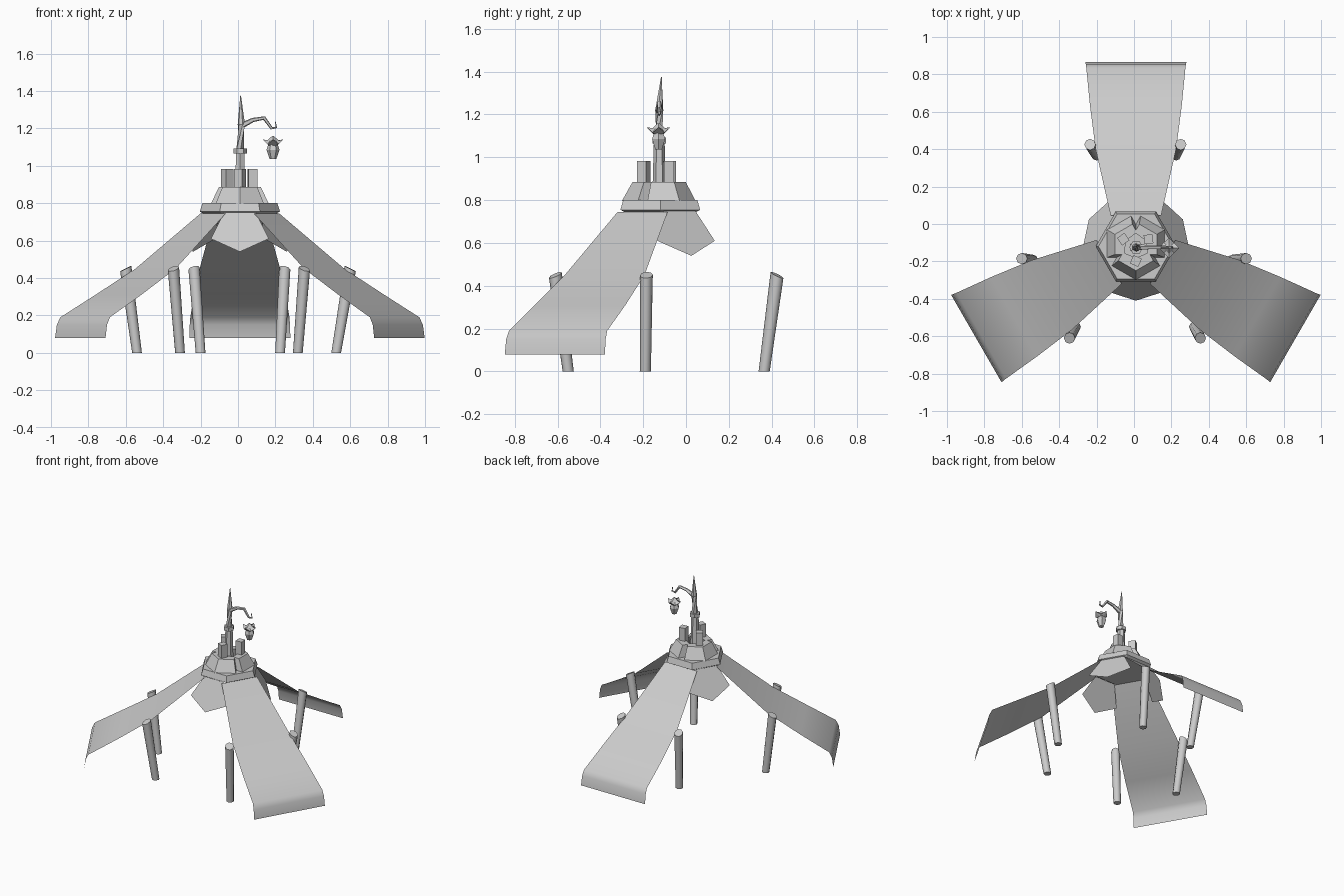
import bpy, bmesh
from math import sin, cos, pi, radians
from mathutils import Vector, Matrix

old = bpy.data.objects.get("Cube")
if old:
    bpy.data.objects.remove(old, do_unlink=True)

GREY = (0.6, 0.6, 0.6, 1)
grey = bpy.data.materials.new("plain_grey")
grey.use_nodes = True
grey.diffuse_color = GREY
grey.node_tree.nodes["Principled BSDF"].inputs["Base Color"].default_value = GREY

HUB = Vector((0.01, -0.12, 0))


def finish(name, bm, smooth=None, closed=True):
    if closed:
        bmesh.ops.recalc_face_normals(bm, faces=bm.faces)
    mesh = bpy.data.meshes.new(name)
    bm.to_mesh(mesh)
    bm.free()
    mesh.materials.append(grey)
    ob = bpy.data.objects.new(name, mesh)
    bpy.context.collection.objects.link(ob)
    if smooth:
        bpy.ops.object.select_all(action='DESELECT')
        ob.select_set(True)
        bpy.context.view_layer.objects.active = ob
        bpy.ops.object.shade_smooth_by_angle(angle=radians(smooth))
    return ob


def loft(name, rings, smooth=None):
    """Closed solid through a list of equal-length point rings."""
    bm = bmesh.new()
    loops = [[bm.verts.new(p) for p in ring] for ring in rings]
    n = len(loops[0])
    for a, b in zip(loops, loops[1:]):
        for i in range(n):
            j = (i + 1) % n
            bm.faces.new((a[i], a[j], b[j], b[i]))
    bm.faces.new(loops[0])
    bm.faces.new(loops[-1])
    return finish(name, bm, smooth)


def lathe(name, centre, profile, sides, turn=0.0):
    c = Vector(centre)
    return loft(name, [[c + Vector((r * cos(turn + 2 * pi * i / sides),
                                    r * sin(turn + 2 * pi * i / sides), z))
                        for i in range(sides)] for r, z in profile])


def tube(name, path, sides=6, smooth=None):
    """Tapered tube along (point, radius) pairs."""
    pts = [Vector(p) for p, r in path]
    rings = []
    for i, (p, r) in enumerate(path):
        d = pts[min(i + 1, len(pts) - 1)] - pts[max(i - 1, 0)]
        m = d.to_track_quat('Z', 'Y').to_matrix()
        rings.append([pts[i] + m @ Vector((r * cos(2 * pi * k / sides),
                                           r * sin(2 * pi * k / sides), 0))
                      for k in range(sides)])
    return loft(name, rings, smooth)


def around(angle):
    """Local frame at the hub: x outward, y sideways, z up."""
    return Matrix.Translation(HUB) @ Matrix.Rotation(radians(angle), 4, 'Z')


# Hexagonal hub plate
lathe("hub_ring", HUB, [(0.195, 0.745), (0.215, 0.755), (0.2, 0.8), (0.18, 0.8)], 6)

# Cloth awnings: rows of (outward, half width, height)
AWNING = [(0.165, 0.135, 0.745), (0.52, 0.215, 0.45), (0.75, 0.245, 0.31),
          (0.955, 0.265, 0.19), (0.975, 0.268, 0.15), (0.985, 0.27, 0.08)]
for side, angle in (("back", 90), ("right", 210), ("left", 330)):
    m, bm, prev = around(angle), bmesh.new(), None
    for u, w, z in AWNING:
        row = [bm.verts.new(m @ Vector((u, s * w, z))) for s in (-1, 1)]
        if prev:
            bm.faces.new((prev[0], row[0], row[1], prev[1]))
        prev = row
    finish(side + "_awning", bm, 40, closed=False)

# Pointed flaps, wedge blocks and posts between the awnings
FLAP = [(0.18, -0.085, 0.75), (0.24, -0.155, 0.61), (0.29, 0, 0.54),
        (0.24, 0.155, 0.61), (0.18, 0.085, 0.75)]
WEDGE = [(0.18, 0), (0.105, 0.13), (0.045, 0.095), (0.085, 0),
         (0.045, -0.095), (0.105, -0.13)]
for side, angle in (("front", 270), ("back_left", 30), ("back_right", 150)):
    m = around(angle)
    bm = bmesh.new()
    bm.faces.new([bm.verts.new(m @ Vector(p)) for p in FLAP])
    finish(side + "_flap", bm, closed=False)
    loft(side + "_wedge", [[m @ Vector((u * k, v * k, z)) for u, v in WEDGE]
                           for k, z in ((1, 0.795), (0.72, 0.885))])
    lathe(side + "_post", m @ Vector((0.078, 0, 0)),
          [(0.034, 0.79), (0.034, 0.983)], 4, radians(angle + 20))

# Mast with collar and spike
tube("mast", [((0.01, -0.125, 0.79), 0.033), ((0.012, -0.125, 1.08), 0.025),
              ((0.018, -0.125, 1.22), 0.02), ((0.014, -0.115, 1.375), 0.002)])
lathe("mast_collar", (0.012, -0.125, 0), [(0.037, 1.065), (0.037, 1.092)], 6)

# Bent branch with a hooked end
tube("branch", [((0.02, -0.125, 1.215), 0.017), ((0.08, -0.125, 1.245), 0.012),
                ((0.14, -0.125, 1.255), 0.011), ((0.18, -0.125, 1.2), 0.008),
                ((0.205, -0.125, 1.205), 0.006), ((0.2, -0.125, 1.235), 0.004)], 5)

# Hanging lantern
LAMP = (0.187, -0.128, 0)
lathe("lantern_body", LAMP, [(0.018, 1.037), (0.035, 1.085), (0.03, 1.1), (0.022, 1.125)], 6)
loft("lantern_cap", [[Vector(LAMP) + Vector((r * cos(i * pi / 4), r * sin(i * pi / 4),
                                             z + (lift if i % 2 == 0 else 0)))
                      for i in range(8) for r in (radius if i % 2 == 0 else radius * 0.72,)]
                     for radius, z, lift in ((0.02, 1.105, 0), (0.055, 1.115, 0.025),
                                             (0.03, 1.135, 0), (0.006, 1.158, 0))])

# Leaning poles: top x, y then foot x, y
POLES = {"right_back_pole": (-0.6, -0.185, -0.54, -0.19),
         "right_front_pole": (-0.345, -0.61, -0.31, -0.55),
         "back_right_pole": (-0.235, 0.425, -0.2, 0.365),
         "back_left_pole": (0.25, 0.425, 0.225, 0.365),
         "left_front_pole": (0.355, -0.61, 0.32, -0.55),
         "left_back_pole": (0.6, -0.185, 0.525, -0.19)}
for name, (tx, ty, fx, fy) in POLES.items():
    rings = []
    out = (Vector((tx, ty, 0)) - HUB).normalized()
    for x, y, z, r, slant in ((fx, fy, 0, 0.026, 0), (tx, ty, 0.45, 0.03, -0.5)):
        ring = []
        for i in range(8):
            d = Vector((r * cos(i * pi / 4), r * sin(i * pi / 4), 0))
            ring.append(Vector((x, y, z + slant * d.dot(out))) + d)
        rings.append(ring)
    loft(name, rings, 50)
